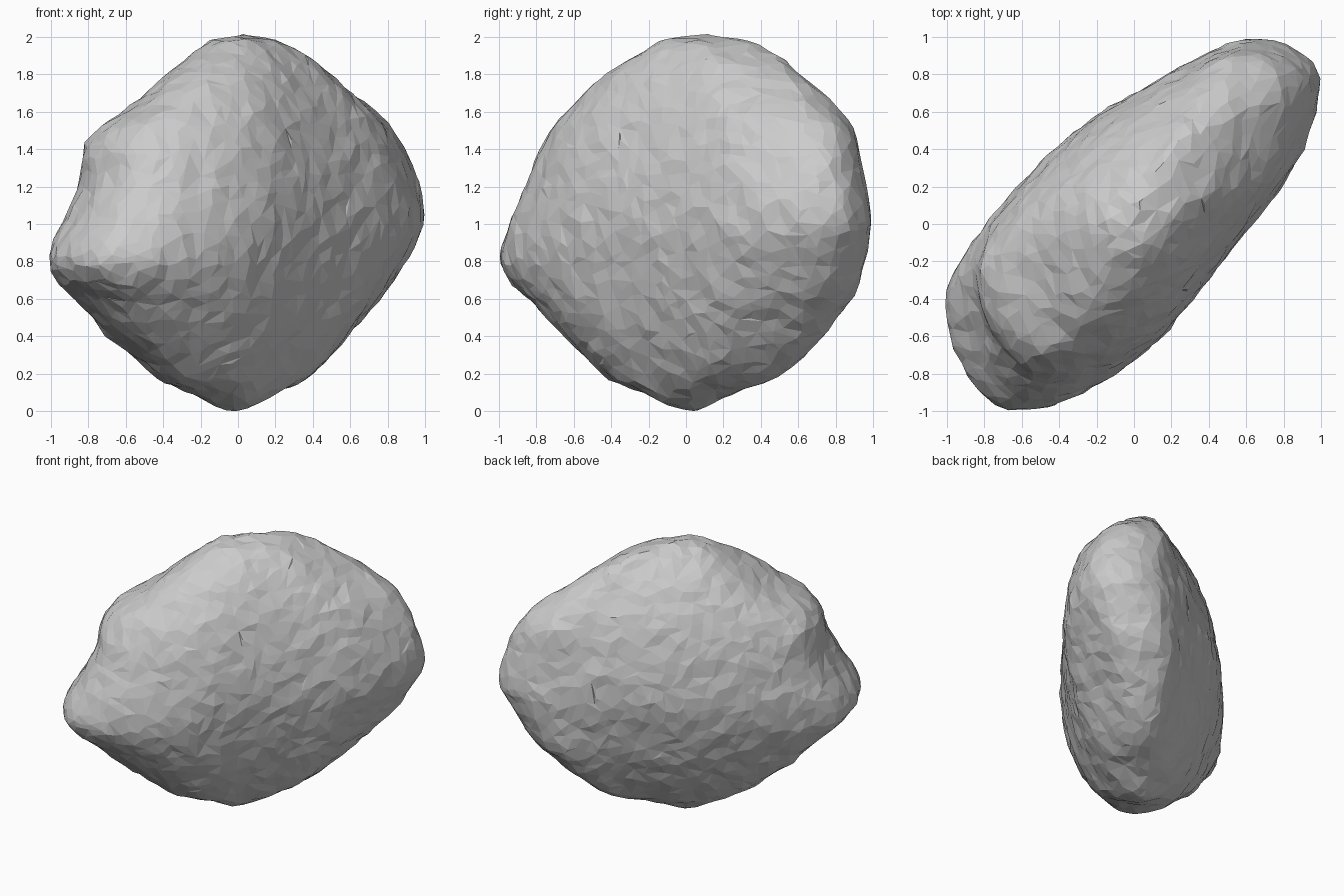
import bpy, bmesh
from mathutils import Vector

if "Cube" in bpy.data.objects:
    bpy.data.objects.remove(bpy.data.objects["Cube"])

# Plan outline of the slanted boulder, seen from above
PLAN = [(-1, -.32), (-.8, 0), (-.4, .42), (0, .69), (.4, .92), (.65, 1),
        (.9, .91), (1, .73), (.87, .33), (.6, -.03), (.35, -.35), (.1, -.65),
        (-.15, -.84), (-.4, -.97), (-.57, -1), (-.73, -.97), (-.88, -.81), (-.98, -.58)]

# Slices: height, x min, x max, y min, y max
SLICES = [(.05, -.14, .09, -.09, .15), (.1, -.26, .2, -.2, .26),
          (.16, -.41, .35, -.41, .47), (.23, -.48, .43, -.48, .57),
          (.31, -.58, .51, -.55, .66), (.4, -.7, .59, -.65, .74),
          (.5, -.78, .67, -.74, .82), (.6, -.87, .76, -.83, .9),
          (.69, -.97, .83, -.93, .94), (.77, -1, .88, -1, .955),
          (.85, -1.01, .93, -.99, .97), (.93, -.97, .975, -.97, .985),
          (1.0, -.92, 1, -.95, 1), (1.09, -.88, 1, -.91, .985),
          (1.18, -.835, .98, -.87, .965), (1.27, -.82, .95, -.825, .95),
          (1.36, -.835, .92, -.79, .935), (1.44, -.82, .875, -.745, .92),
          (1.53, -.74, .805, -.69, .9), (1.61, -.58, .725, -.635, .82),
          (1.7, -.45, .62, -.56, .73), (1.79, -.365, .5, -.45, .635),
          (1.87, -.28, .4, -.32, .54), (1.94, -.2, .28, -.2, .43),
          (1.985, -.15, .18, -.13, .35)]


def smooth_loop(pts, steps):
    """Closed Catmull-Rom curve through the points."""
    p = [Vector(q) for q in pts]
    n, out = len(p), []
    for i in range(n):
        a, b, c, d = p[i - 1], p[i], p[(i + 1) % n], p[(i + 2) % n]
        for s in range(steps):
            t = s / steps
            out.append(.5 * (2 * b + (c - a) * t + (2 * a - 5 * b + 4 * c - d) * t * t
                             + (3 * b - a - 3 * c + d) * t ** 3))
    return out


def fit(p, box):
    """Plan point stretched to a slice box."""
    z, x0, x1, y0, y1 = box
    return (x0 + x1) / 2 + (x1 - x0) / 2 * p.x, (y0 + y1) / 2 + (y1 - y0) / 2 * p.y


def place(p, k):
    """Ends follow the slice boxes, broad sides follow one smooth bulge."""
    z = SLICES[k][0]
    x, y = fit(p, SLICES[k])
    near = [fit(p, s) for s in SLICES[max(k - 1, 0):k + 2]]
    ends = sum(b - a for a, b in near) / len(near) / 2
    power, reach = (1.9, 1.04) if z > .97 else (1.65, .98)
    bulge = (1 - (abs(z - .97) / reach) ** power) ** (1 / power)
    t = min(max((abs(p.x + p.y) / 1.77 - .5) / .5, 0), 1)
    w = t * t * (3 - 2 * t)
    along = (x + y) / 2
    across = ends * w + (p.y - p.x) / 2 * bulge * (1 - w)
    return along - across, along + across, z


# Boulder body: the plan outline fitted to every slice and bridged
bm = bmesh.new()
loop = smooth_loop(PLAN, 3)
n = len(loop)
rings = [[bm.verts.new(place(p, k)) for p in loop] for k in range(len(SLICES))]
for low, high in zip(rings, rings[1:]):
    for i in range(n):
        j = (i + 1) % n
        bm.faces.new((low[i], low[j], high[j], high[i]))

# Pointed base and blunt crown
for ring, tip in ((rings[0], (-.04, .04, -.02)), (rings[-1], (.03, .12, 2.01))):
    v = bm.verts.new(tip)
    for i in range(n):
        bm.faces.new((ring[i], ring[(i + 1) % n], v))
bmesh.ops.recalc_face_normals(bm, faces=bm.faces)
mesh = bpy.data.meshes.new("boulder")
bm.to_mesh(mesh)
bm.free()
boulder = bpy.data.objects.new("boulder", mesh)
bpy.context.collection.objects.link(boulder)

# Worn, slightly rough surface reduced to irregular flat facets
remesh = boulder.modifiers.new("remesh", 'REMESH')
remesh.mode, remesh.voxel_size = 'VOXEL', .03
worn = boulder.modifiers.new("worn", 'SMOOTH')
worn.factor, worn.iterations = .5, 8
grain = bpy.data.textures.new("grain", 'CLOUDS')
grain.noise_scale = .12
rough = boulder.modifiers.new("rough", 'DISPLACE')
rough.texture, rough.strength, rough.mid_level = grain, .03, .45
facets = boulder.modifiers.new("facets", 'DECIMATE')
facets.ratio = .1
